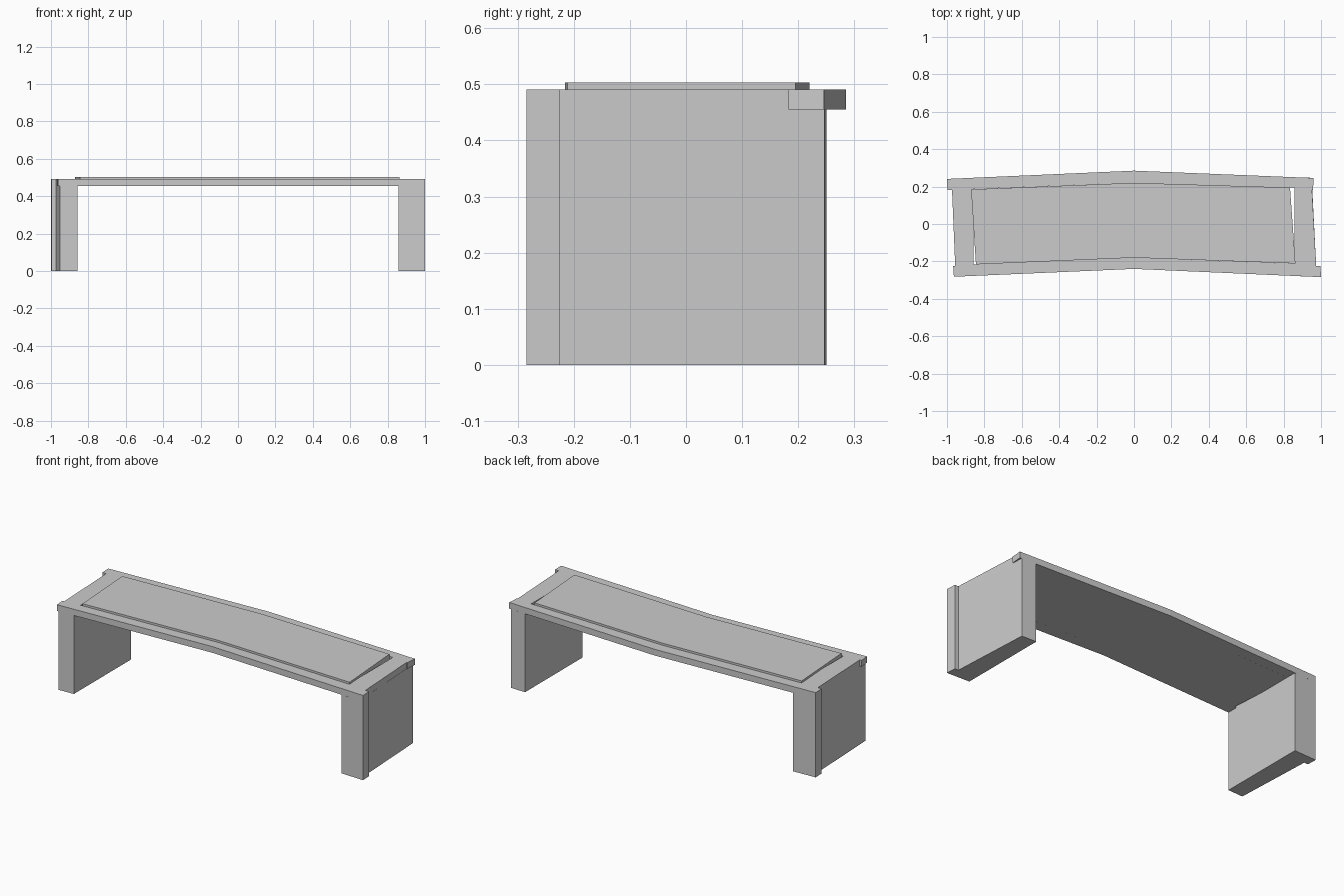
import bpy
import bmesh

cube = bpy.data.objects.get("Cube")
if cube:
    bpy.data.objects.remove(cube, do_unlink=True)

stone = bpy.data.materials.new("light_grey")
stone.use_nodes = True
colour = (0.6, 0.6, 0.6, 1)
stone.diffuse_color = colour
stone.node_tree.nodes["Principled BSDF"].inputs["Base Color"].default_value = colour


def slab(name, loops, bottom, top):
    """Flat-sided slab from an outline, with optional inner hole loops."""
    bm = bmesh.new()
    edges = []
    for loop in loops:
        verts = [bm.verts.new((x, y, bottom)) for x, y in loop]
        for i, v in enumerate(verts):
            edges.append(bm.edges.new((verts[i - 1], v)))
    bmesh.ops.triangle_fill(bm, edges=edges, use_beauty=True)
    grown = bmesh.ops.extrude_face_region(bm, geom=bm.faces[:], use_keep_orig=True)
    moved = [g for g in grown["geom"] if isinstance(g, bmesh.types.BMVert)]
    bmesh.ops.translate(bm, verts=moved, vec=(0, 0, top - bottom))
    bmesh.ops.recalc_face_normals(bm, faces=bm.faces[:])
    mesh = bpy.data.meshes.new(name)
    bm.to_mesh(mesh)
    bm.free()
    mesh.materials.append(stone)
    obj = bpy.data.objects.new(name, mesh)
    bpy.context.collection.objects.link(obj)
    return obj


LEG_TOP, FRAME_TOP, PAD_TOP = 0.455, 0.491, 0.503

# Bent seat frame with small corner tabs and an open middle
outer = [(-0.963, -0.282), (0, -0.24), (1, -0.284), (0.997, -0.225),
         (0.974, -0.225), (0.952, 0.183), (0.957, 0.183), (0.961, 0.246),
         (0, 0.285), (-1, 0.241), (-0.998, 0.183), (-0.973, 0.183),
         (-0.956, -0.225), (-0.967, -0.225)]
hole = [(-0.858, -0.216), (0, -0.18), (0.857, -0.211),
        (0.857, 0.194), (0, 0.22), (-0.858, 0.186)]
slab("seat_frame", [outer, hole], LEG_TOP, FRAME_TOP)

# Raised seat panel, its ends skewed against the frame opening
panel = [(-0.845, -0.216), (0, -0.18), (0.863, -0.211),
         (0.834, 0.195), (0, 0.22), (-0.871, 0.185)]
slab("seat_panel", [panel], LEG_TOP, PAD_TOP)

# Slab legs, each with one full-height corner tab
slab("left_leg", [[(0.857, -0.278), (1, -0.284), (0.997, -0.225),
                   (0.974, -0.225), (0.95, 0.247), (0.857, 0.25)]], 0, LEG_TOP)
slab("right_leg", [[(-0.858, -0.277), (-0.953, -0.281), (-0.973, 0.183),
                    (-0.998, 0.183), (-1, 0.241), (-0.858, 0.247)]], 0, LEG_TOP)
